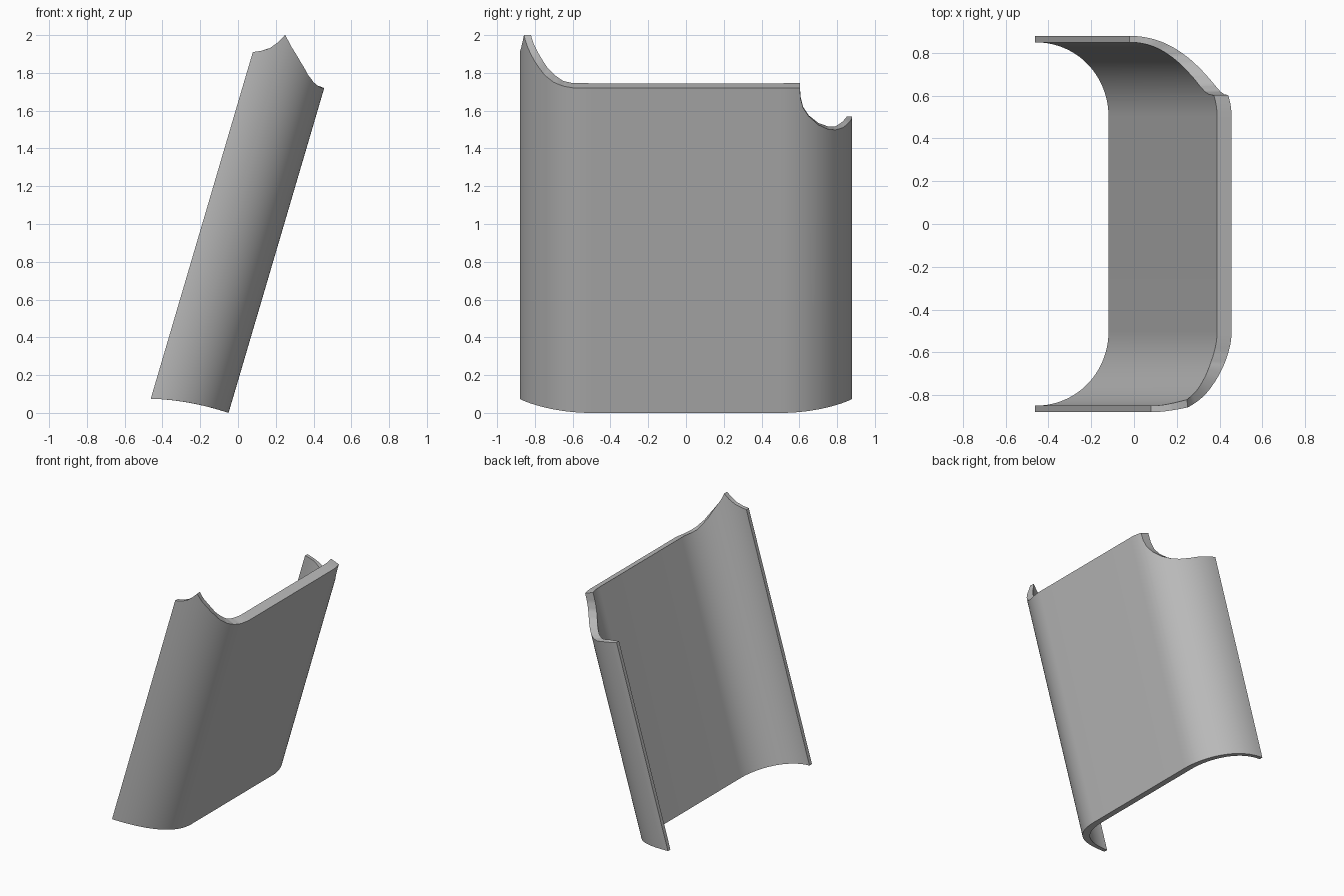
import bpy, bmesh, math

if "Cube" in bpy.data.objects:
    bpy.data.objects.remove(bpy.data.objects["Cube"])

LEAN = 0.2945          # x shift per unit of height
U0, Y0 = -0.484, 0.5   # centre of the rounded corners (plan, at z = 0)
OUTER = (0.434, 0.38)  # corner radii of outer skin
INNER = (0.359, 0.35)  # corner radii of inner skin
STEPS = 5

# Top edge outline rows: outer |y|, outer z, inner |y|, inner z
HORN = [(.88, 1.91, .85, 1.91), (.878, 1.917, .8474, 1.917), (.8726, 1.932, .84, 1.932),
        (.8657, 1.962, .8305, 1.962), (.858, 2.0, .821, 2.0), (.84, 1.94, .805, 1.95),
        (.8, 1.86, .77, 1.885), (.75, 1.79, .735, 1.83), (.7, 1.75, .69, 1.785),
        (.65, 1.73, .65, 1.757), (.6, 1.721, .6, 1.746), (.5, 1.72, .5, 1.745)]
NOTCH = [(.88, 1.57, .85, 1.57), (.86, 1.535, .84, 1.555), (.83, 1.51, .82, 1.535),
         (.79, 1.498, .79, 1.517), (.75, 1.502, .75, 1.517), (.7, 1.525, .7, 1.535),
         (.65, 1.57, .65, 1.575), (.62, 1.615, .62, 1.62), (.606, 1.665, .606, 1.675),
         (.603, 1.721, .603, 1.746), (.5, 1.72, .5, 1.745)]


def angle(y, radii):
    return math.acos(max(-1, min(1, (y - Y0) / radii[1])))


def plan(a, radii):
    return U0 + radii[0] * math.sin(a), Y0 + radii[1] * math.cos(a)


def bottom(u):
    """Height of the gently curved lower edge."""
    z = 0.0
    for _ in range(12):
        d = u + LEAN * z + 0.46
        z = 0.075 - 0.03 * d - 0.373 * d * d
    return max(z, 0.0)


def stations(rows, side):
    """Four points (outer low, outer top, inner top, inner low) along one corner."""
    result = []
    for i, (r, s) in enumerate(zip(rows, rows[1:])):
        last = i == len(rows) - 2
        for k in range(STEPS + (1 if last else 0)):
            t = k / STEPS
            pts = []
            for c, radii in ((0, OUTER), (2, INNER)):
                a = angle(r[c], radii) * (1 - t) + angle(s[c], radii) * t
                u, y = plan(a, radii)
                top = r[c + 1] * (1 - t) + s[c + 1] * t
                for z in (bottom(u), top):
                    pts.append((u + LEAN * z, side * y, z))
            result.append([pts[0], pts[1], pts[3], pts[2]])
    return result


# Leaning curved panel: horn corner, flat middle, notched corner
rings = stations(HORN, -1) + stations(NOTCH, 1)[::-1]
bm = bmesh.new()
loops = [[bm.verts.new(p) for p in ring] for ring in rings]
for a, b in zip(loops, loops[1:]):
    for i in range(4):
        j = (i + 1) % 4
        bm.faces.new((a[i], a[j], b[j], b[i]))
bm.faces.new(loops[0])
bm.faces.new(loops[-1][::-1])
bmesh.ops.recalc_face_normals(bm, faces=bm.faces)
mesh = bpy.data.meshes.new("curved_panel")
bm.to_mesh(mesh)
bm.free()

grey = bpy.data.materials.new("plain grey")
grey.diffuse_color = (0.5, 0.5, 0.5, 1)
grey.use_nodes = True
grey.node_tree.nodes["Principled BSDF"].inputs["Base Color"].default_value = grey.diffuse_color
mesh.materials.append(grey)

panel = bpy.data.objects.new("curved_panel", mesh)
bpy.context.collection.objects.link(panel)
bpy.context.view_layer.objects.active = panel
panel.select_set(True)
bpy.ops.object.shade_smooth_by_angle(angle=math.radians(30))
